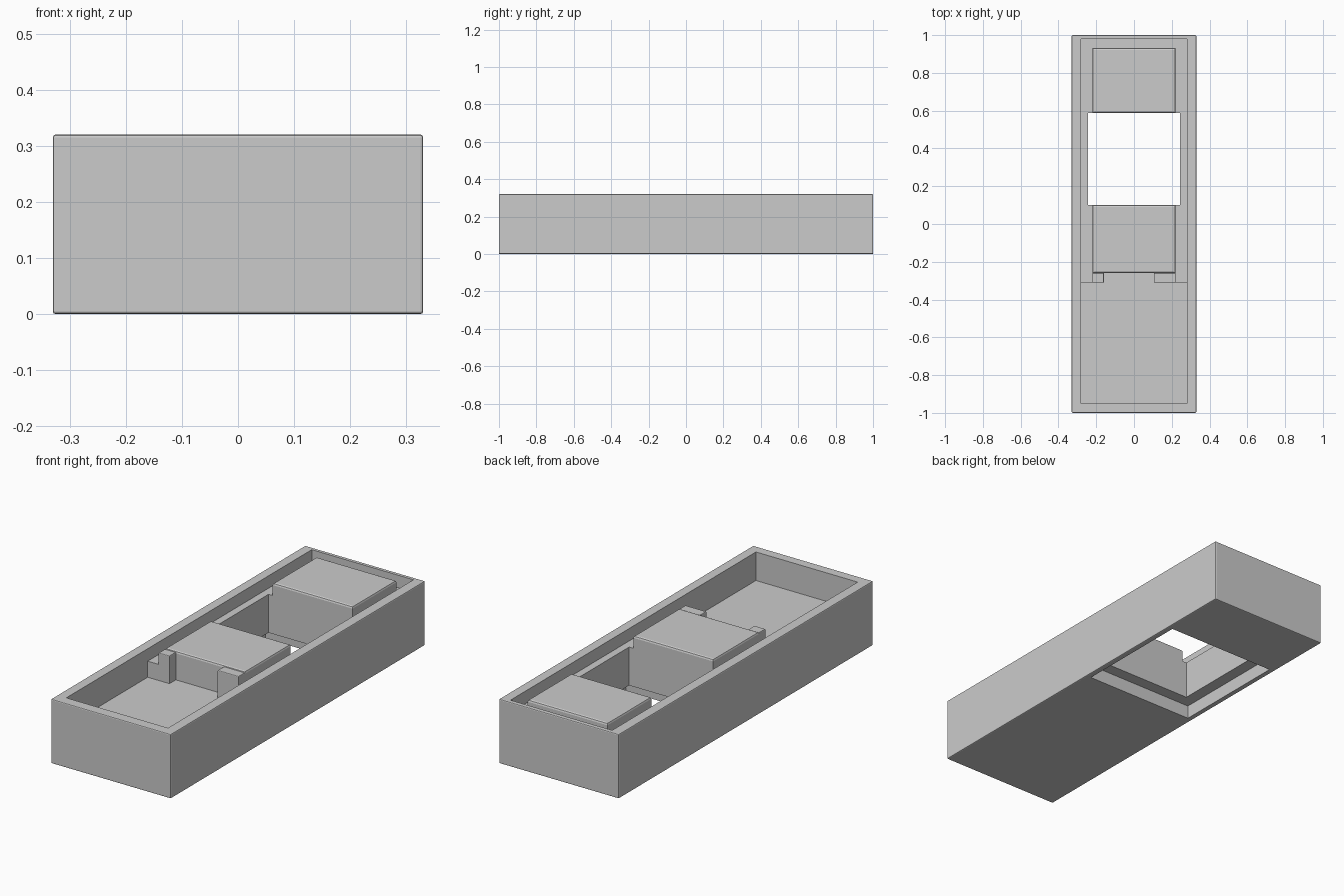
import bpy, bmesh

if "Cube" in bpy.data.objects:
    bpy.data.objects.remove(bpy.data.objects["Cube"])

grey = bpy.data.materials.new("plain grey")
grey.diffuse_color = (0.6, 0.6, 0.6, 1)
grey.use_nodes = True
grey.node_tree.nodes["Principled BSDF"].inputs["Base Color"].default_value = grey.diffuse_color

TOP, LEDGE, FLOOR = 0.32, 0.258, 0.178   # rim, inner ledge and tray floor heights


def box(name, x, y, z, bevel=0, top_only=False):
    """Box from (min, max) ranges, with optionally chamfered edges."""
    bm = bmesh.new()
    bmesh.ops.create_cube(bm, size=1)
    for v in bm.verts:
        v.co = [r[1] if c > 0 else r[0] for c, r in zip(v.co, (x, y, z))]
    if bevel:
        edges = [e for e in bm.edges
                 if not top_only or all(abs(v.co.z - z[1]) < 1e-5 for v in e.verts)]
        bmesh.ops.bevel(bm, geom=edges, offset=bevel, segments=2, profile=0.5,
                        affect='EDGES')
    me = bpy.data.meshes.new(name)
    bm.to_mesh(me)
    bm.free()
    me.materials.append(grey)
    ob = bpy.data.objects.new(name, me)
    bpy.context.collection.objects.link(ob)
    return ob


# Outer case with softened edges
case = box("case", (-0.33, 0.33), (-1, 1), (0, TOP), 0.005)

# Pockets: front tray, ledge area, finger notch, through window, underside recess
pockets = {
    "tray_cutter": ((-0.28, 0.28), (-0.95, -0.31), (FLOOR, 0.5)),
    "ledge_cutter": ((-0.28, 0.28), (-0.35, 0.98), (LEDGE, 0.6)),
    "notch_cutter": ((-0.16, 0.105), (-0.37, -0.26), (FLOOR, 0.55)),
    "window_cutter": ((-0.243, 0.243), (0.1, 0.587), (-0.1, 0.7)),
    "recess_cutter": ((-0.303, 0.303), (0.04, 0.647), (-0.2, 0.067)),
}
for name, ranges in pockets.items():
    cutter = box(name, *ranges)
    cutter.hide_render = True
    cutter.hide_set(True)
    mod = case.modifiers.new(name, 'BOOLEAN')
    mod.operation = 'DIFFERENCE'
    mod.solver = 'EXACT'
    mod.object = cutter

# Raised blocks on the ledge, either side of the window
box("middle_block", (-0.22, 0.22), (-0.26, 0.1), (LEDGE, TOP), 0.01, True)
box("rear_block", (-0.22, 0.22), (0.587, 0.932), (LEDGE, TOP), 0.01, True)

# Small posts flanking the notch
box("left_post", (-0.22, -0.16), (-0.31, -0.26), (LEDGE, 0.316), 0.004, True)
box("right_post", (0.105, 0.22), (-0.31, -0.26), (LEDGE, 0.316), 0.004, True)
